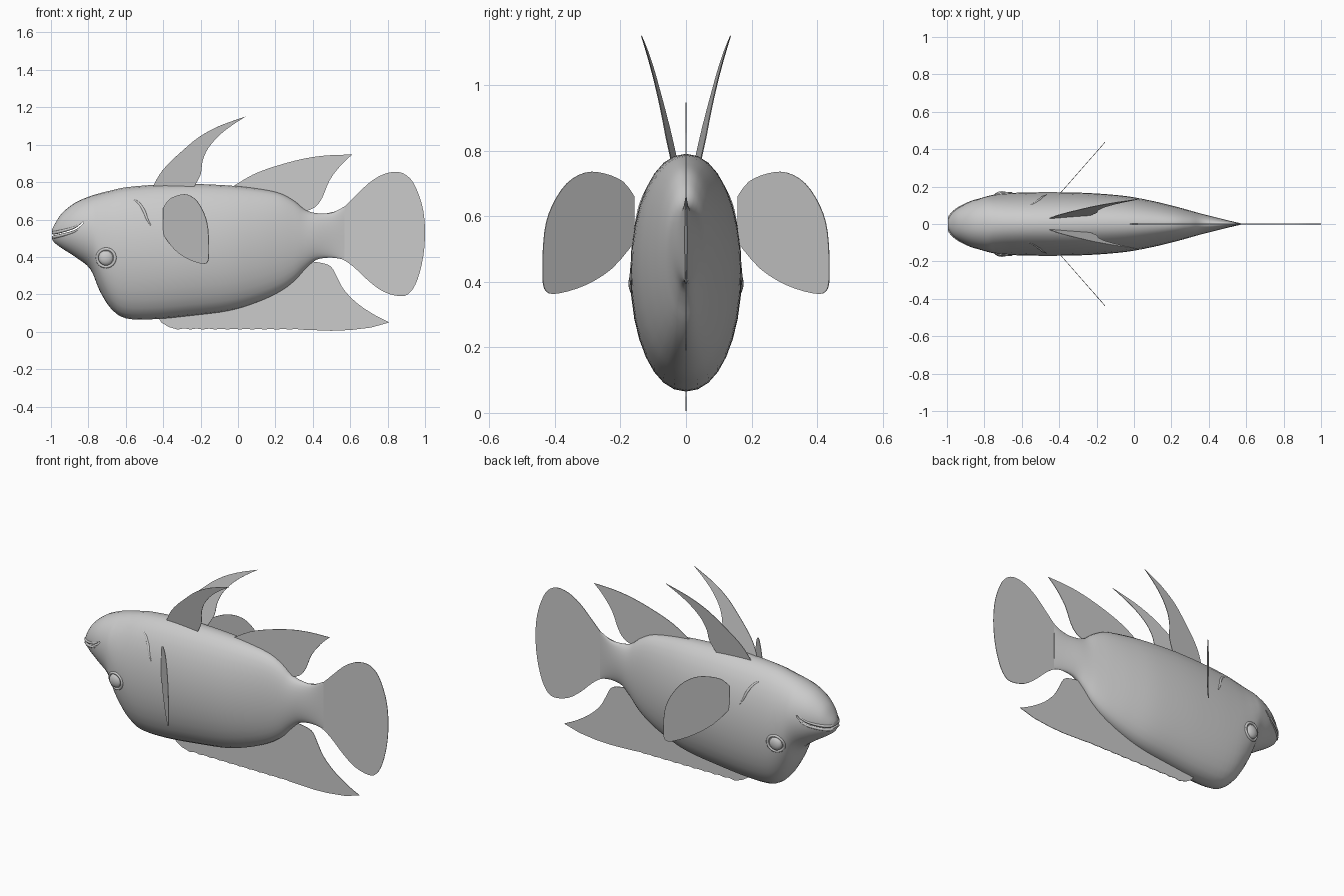
import bpy, bmesh, math
from mathutils import Vector

if "Cube" in bpy.data.objects:
    bpy.data.objects.remove(bpy.data.objects["Cube"], do_unlink=True)

GREY = (0.6, 0.6, 0.6, 1)
grey = bpy.data.materials.new("plain grey")
grey.use_nodes = True
grey.diffuse_color = GREY
grey.node_tree.nodes["Principled BSDF"].inputs["Base Color"].default_value = GREY


def add_object(name, data):
    obj = bpy.data.objects.new(name, data)
    bpy.context.scene.collection.objects.link(obj)
    data.materials.append(grey)
    return obj


def mesh_object(name, bm, smooth=False):
    bmesh.ops.recalc_face_normals(bm, faces=bm.faces)
    for face in bm.faces:
        face.smooth = smooth
    mesh = bpy.data.meshes.new(name)
    bm.to_mesh(mesh)
    bm.free()
    return add_object(name, mesh)


def catmull(points, steps):
    """Smooth curve through a list of equal-length tuples."""
    pts = [Vector(p) for p in points]
    pts = [pts[0]] + pts + [pts[-1]]
    out = []
    for a, b, c, d in zip(pts, pts[1:], pts[2:], pts[3:]):
        for i in range(steps):
            t = i / steps
            out.append(b + (c - a) * (t / 2)
                       + (a * 2 - b * 5 + c * 4 - d) * (t * t / 2)
                       + (b * 3 - a - c * 3 + d) * (t ** 3 / 2))
    return out + [pts[-1]]


# Body stations: x, upper edge, lower edge, half width
stations = [
    (-.995, .545, .495, .022), (-.98, .575, .475, .05), (-.94, .635, .445, .085),
    (-.87, .69, .4, .122), (-.79, .725, .335, .147), (-.74, .74, .22, .158),
    (-.68, .755, .125, .164), (-.6, .772, .072, .168), (-.45, .785, .067, .17),
    (-.25, .79, .086, .166), (-.05, .782, .112, .15), (.1, .766, .157, .123),
    (.22, .742, .212, .094), (.3, .7, .27, .072), (.36, .652, .335, .055),
    (.42, .634, .385, .04), (.5, .636, .396, .02), (.57, .67, .385, .004),
]
rings = catmull(stations, 4)
SIDES = 32


def side_y(x, z):
    """Half width of the body at a point of its side outline."""
    for a, b in zip(rings, rings[1:]):
        if a[0] <= x <= b[0]:
            s = a.lerp(b, (x - a[0]) / (b[0] - a[0]))
            t = (z - (s[1] + s[2]) / 2) / ((s[1] - s[2]) / 2)
            return s[3] * math.sqrt(max(0, 1 - t * t))
    return 0


bm = bmesh.new()
loops = []
for x, top, low, half in rings:
    loop = []
    for i in range(SIDES):
        a = math.tau * i / SIDES
        c, s = math.cos(a), math.sin(a)
        y = half * math.copysign(abs(c) ** .94, c)
        loop.append(bm.verts.new((x, y, (top + low) / 2 + s * (top - low) / 2)))
    loops.append(loop)
for a, b in zip(loops, loops[1:]):
    for i in range(SIDES):
        j = (i + 1) % SIDES
        bm.faces.new((a[i], a[j], b[j], b[i]))
bm.faces.new(loops[0])
bm.faces.new(loops[-1])
body = mesh_object("body", bm, smooth=True)

# Mouth slit cut through the snout
mouth = catmull([(-.995, .515), (-.93, .53), (-.87, .55), (-.825, .585)], 5)
gap = [(-1.05, .518)] + [(x, z + .006) for x, z in mouth[:-1]]
gap += [tuple(mouth[-1])] + [(x, z - .006) for x, z in reversed(mouth[:-1])] + [(-1.05, .506)]
bm = bmesh.new()
face = bm.faces.new([bm.verts.new((x, -.3, z)) for x, z in gap])
sweep = bmesh.ops.extrude_face_region(bm, geom=[face])
bmesh.ops.translate(bm, vec=(0, .6, 0),
                    verts=[v for v in sweep["geom"] if isinstance(v, bmesh.types.BMVert)])
cutter = mesh_object("mouth_cutter", bm)
cutter.hide_render = True
cut = body.modifiers.new("mouth", "BOOLEAN")
cut.operation = "DIFFERENCE"
cut.object = cutter
bpy.context.view_layer.update()
carved = bpy.data.meshes.new_from_object(body.evaluated_get(bpy.context.evaluated_depsgraph_get()))
body.modifiers.clear()
body.data = carved
bpy.data.objects.remove(cutter, do_unlink=True)
bpy.ops.object.select_all(action="DESELECT")
body.select_set(True)
bpy.context.view_layer.objects.active = body
bpy.ops.object.shade_smooth_by_angle(angle=math.radians(40))


def tube(name, points, radius, ends=1.0):
    """Thin rounded strand, narrowing to the given share at its ends."""
    curve = bpy.data.curves.new(name, "CURVE")
    curve.dimensions = "3D"
    curve.bevel_depth = radius
    curve.bevel_resolution = 2
    curve.use_fill_caps = True
    line = curve.splines.new("POLY")
    line.points.add(len(points) - 1)
    for i, p in enumerate(points):
        line.points[i].co = (*p, 1)
        line.points[i].radius = ends + (1 - ends) * math.sin(math.pi * i / (len(points) - 1))
    return add_object(name, curve)


# Lips run from one mouth corner round the snout to the other
for name, lift in (("upper_lip", .011), ("lower_lip", -.011)):
    half = [(x, side_y(x, z + lift) - .004, z + lift) for x, z in mouth[1:]]
    tube(name, half[::-1] + [(x, -y, z) for x, y, z in half], .009, .3)

# Gill edges and eyes on both sides
gill = catmull([(-.6, .725), (-.54, .695), (-.505, .65), (-.485, .6), (-.455, .55)], 5)
for side, sign in (("left", 1), ("right", -1)):
    # The head points to -x, so +y is its far flank
    tube(side + "_gill_edge", [(x, sign * (side_y(x, z) - .002), z) for x, z in gill], .008, .1)
    centre = Vector((-.705, sign * (side_y(-.705, .395) - .006), .395))
    bm = bmesh.new()
    bmesh.ops.create_uvsphere(bm, u_segments=20, v_segments=12, radius=.041)
    bmesh.ops.scale(bm, vec=(1, .55, 1), verts=bm.verts)
    bmesh.ops.translate(bm, vec=centre, verts=bm.verts)
    mesh_object(side + "_eye", bm, smooth=True)
    rim = []
    for i in range(25):
        a = math.tau * i / 24
        x, z = centre.x + .048 * math.cos(a), centre.z + .048 * math.sin(a)
        rim.append((x, sign * (side_y(x, z) - .001), z))
    tube(side + "_eyelid", rim, .008)


def fin(name, outline, depth=lambda x, z: 0):
    """Thin flat fin from a side outline; depth gives y at each point."""
    bm = bmesh.new()
    bm.faces.new([bm.verts.new((x, depth(x, z), z)) for x, z in outline])
    obj = mesh_object(name, bm)
    skin = obj.modifiers.new("thickness", "SOLIDIFY")
    skin.thickness = .003
    skin.offset = 0
    return obj


# Tail fin
fin("tail_fin", [tuple(p) for p in catmull([
    (.46, .63), (.55, .655), (.62, .718), (.7, .795), (.78, .843), (.86, .854),
    (.92, .82), (.96, .75), (.99, .65), (1, .53), (.99, .4), (.96, .28), (.92, .21),
    (.87, .19), (.78, .213), (.7, .27), (.62, .345), (.55, .39), (.46, .4)], 3)])

# Upper rear fin: swept leading edge, tip, hollow trailing edge
lead = catmull([(-.03, .775), (.08, .84), (.2, .885), (.35, .925), (.48, .943), (.61, .947)], 3)
trail = catmull([(.61, .947), (.55, .89), (.49, .81), (.45, .715), (.41, .665), (.35, .64)], 3)
fin("upper_fin", [tuple(p) for p in lead + trail[1:]] + [(.28, .68), (.1, .74)])

# Lower fin: scalloped long edge, pointed rear tip
scallops = []
for i in range(65):
    t = i / 64
    scallops.append((-.32 + .66 * t, .011 + .006 * abs(math.sin(t * math.pi * 10)) * (1 - t / 2)))
trail = catmull([(.81, .05), (.73, .09), (.64, .15), (.57, .22), (.53, .29),
                 (.5, .345), (.46, .365), (.4, .375)], 3)
fin("lower_fin", [(-.44, .1), (-.41, .05), (-.37, .025)] + scallops
    + [(.5, .005), (.6, .009), (.71, .022)] + [tuple(p) for p in trail]
    + [(.34, .34), (.2, .24), (0, .16), (-.2, .12)])

# Paired fins
lead = catmull([(-.46, .765), (-.42, .84), (-.37, .9), (-.3, .965), (-.21, 1.04),
                (-.1, 1.1), (.04, 1.15)], 3)
trail = catmull([(.04, 1.15), (-.03, 1.105), (-.1, 1.05), (-.16, .98), (-.19, .91),
                 (-.2, .84), (-.24, .765)], 3)
sail = [tuple(p) for p in lead + trail[1:]]
paddle = [tuple(p) for p in catmull([
    (-.4, .66), (-.37, .705), (-.32, .73), (-.27, .733), (-.22, .7), (-.18, .63),
    (-.16, .55), (-.155, .42), (-.165, .37), (-.2, .365), (-.27, .39), (-.34, .44),
    (-.4, .52)], 3)]
for side, sign in (("left", 1), ("right", -1)):
    fin(side + "_sail_fin", sail,
        lambda x, z: sign * (.03 + .18 * (z - .78) + .08 * (x + .45)))
    fin(side + "_paddle_fin", paddle,
        lambda x, z: sign * (.158 + 1.14 * (x + .4)))
